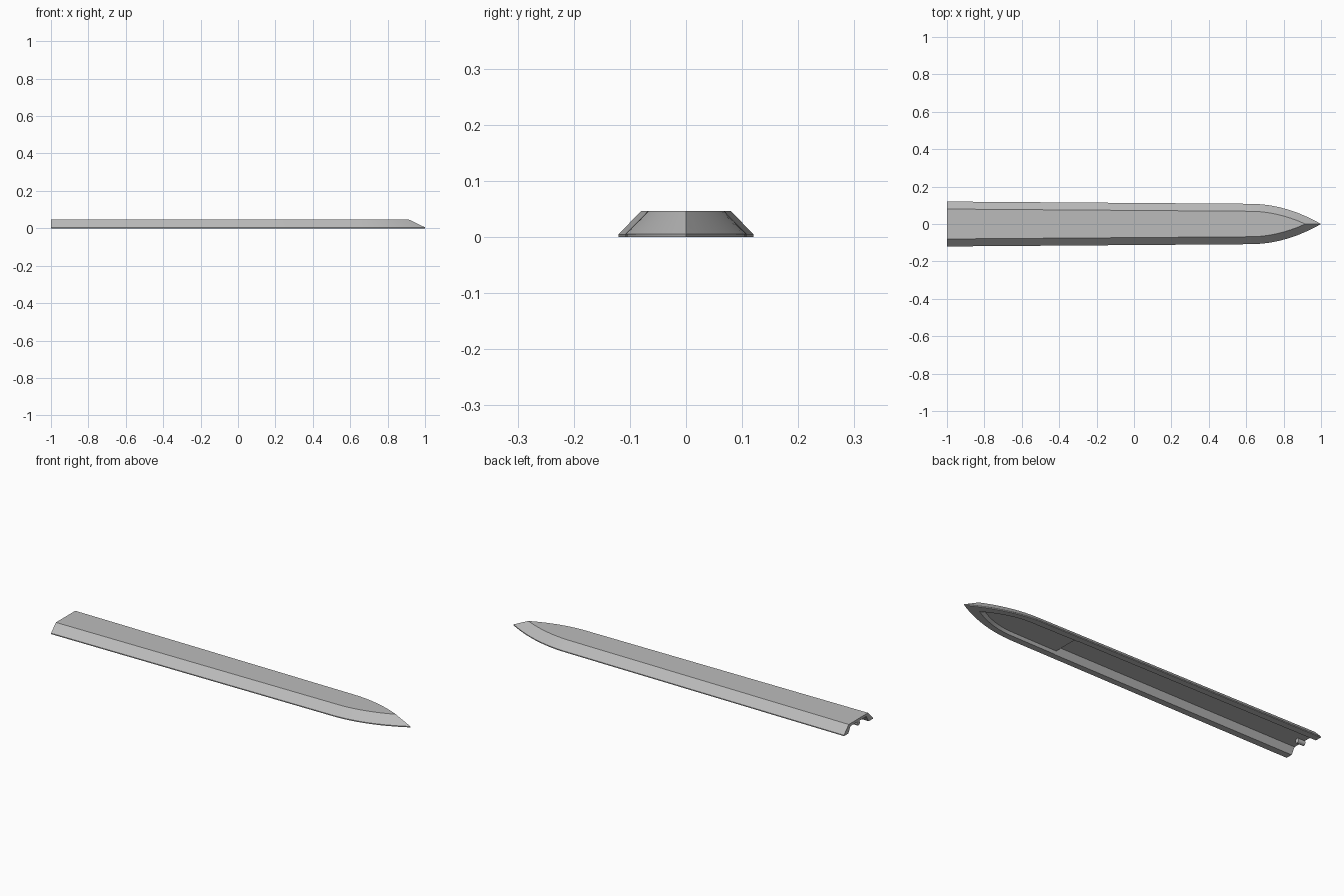
import bpy
import bmesh
from math import radians, pi

cube = bpy.data.objects.get("Cube")
if cube:
    bpy.data.objects.remove(cube, do_unlink=True)

steel = bpy.data.materials.new("grey_steel")
grey = (0.5, 0.5, 0.5, 1)
steel.diffuse_color = grey
steel.use_nodes = True
steel.node_tree.nodes["Principled BSDF"].inputs["Base Color"].default_value = grey


def outline(back, shoulder, tip, w_back, w_shoulder, steps=12):
    """Pointed blade outline: straight taper, then a rounded nose."""
    side = [(back, w_back)]
    for i in range(steps):
        t = i / steps
        side.append((shoulder + (tip - shoulder) * t, w_shoulder * (1 - t * t)))
    return [(x, -y) for x, y in side] + [(tip, 0)] + [(x, y) for x, y in reversed(side)]


def loft(name, layers):
    """Closed solid through outlines stacked from bottom to top."""
    bm = bmesh.new()
    rings = [[bm.verts.new((x, y, z)) for x, y in pts] for z, pts in layers]
    n = len(rings[0])
    for low, high in zip(rings, rings[1:]):
        for i in range(n):
            j = (i + 1) % n
            bm.faces.new((low[i], low[j], high[j], high[i]))
    bm.faces.new(rings[0][::-1])
    bm.faces.new(rings[-1])
    bmesh.ops.recalc_face_normals(bm, faces=bm.faces)
    mesh = bpy.data.meshes.new(name)
    bm.to_mesh(mesh)
    bm.free()
    obj = bpy.data.objects.new(name, mesh)
    bpy.context.collection.objects.link(obj)
    mesh.materials.append(steel)
    return obj


def select(obj):
    bpy.ops.object.select_all(action='DESELECT')
    obj.select_set(True)
    bpy.context.view_layer.objects.active = obj


def carve(target, cutter):
    cutter.hide_render = True
    mod = target.modifiers.new("carve", 'BOOLEAN')
    mod.operation = 'DIFFERENCE'
    mod.solver = 'EXACT'
    mod.object = cutter
    select(target)
    bpy.ops.object.modifier_apply(modifier=mod.name)
    bpy.data.objects.remove(cutter, do_unlink=True)


# Blade: thin upright rim, broad bevel, flat top
edge = outline(-1, 0.62, 1, 0.12, 0.108)
blade = loft("blade", [
    (0, edge),
    (0.005, edge),
    (0.046, outline(-1, 0.62, 0.915, 0.08, 0.068)),
])

# Shallow pocket under the nose
carve(blade, loft("nose_pocket_cutter", [
    (-0.01, outline(0.3, 0.66, 0.93, 0.084, 0.08)),
    (0.014, outline(0.3, 0.66, 0.88, 0.07, 0.066)),
]))


# Deep channel, open at the back
def strip(back_w, front_w):
    return [(-1.1, -back_w), (0.4, -front_w), (0.4, front_w), (-1.1, back_w)]


carve(blade, loft("channel_cutter", [
    (-0.01, strip(0.092, 0.085)),
    (0.032, strip(0.065, 0.06)),
]))
select(blade)
bpy.ops.object.shade_smooth_by_angle(angle=radians(20))

# Short locating peg inside the open end
bpy.ops.mesh.primitive_cylinder_add(vertices=20, radius=0.012, depth=0.04,
                                    location=(-0.98, 0, 0.022), rotation=(0, pi / 2, 0))
peg = bpy.context.object
peg.name = "locating_peg"
peg.data.materials.append(steel)
bpy.ops.object.shade_smooth_by_angle(angle=radians(40))
